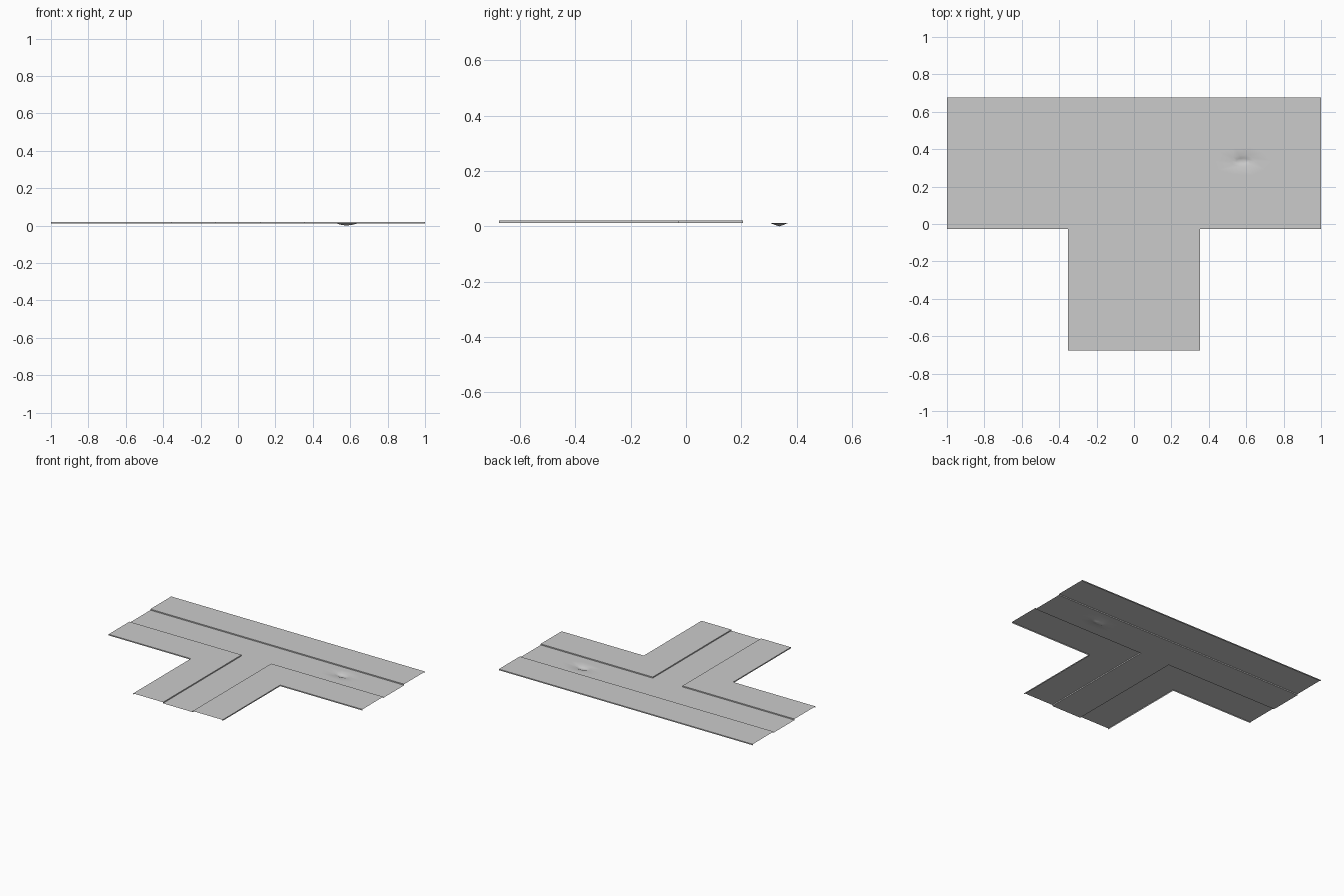
import bpy, bmesh, math
from mathutils import Vector

if "Cube" in bpy.data.objects:
    bpy.data.objects.remove(bpy.data.objects["Cube"])

ROAD_Z, WALK_Z = 0.0125, 0.0205
Y_BACK, Y_FRONT, Y_END = 0.677, -0.028, -0.677   # outer limits of the T
Y_KERB_B, Y_KERB_F = 0.442, 0.207                # kerb lines of the main road
X_OUT, X_KERB = 0.352, 0.117                     # side road edges


def make_object(name, bm, smooth=False):
    for f in bm.faces:
        f.smooth = smooth
    mesh = bpy.data.meshes.new(name)
    bm.to_mesh(mesh)
    bm.free()
    obj = bpy.data.objects.new(name, mesh)
    bpy.context.collection.objects.link(obj)
    return obj


def pavement(name, outer, inner):
    """Raised strip with an outer skirt and a kerb wall, open at the ends."""
    bm = bmesh.new()
    rows = [[bm.verts.new((x, y, z)) for x, y in path]
            for path, z in ((outer, ROAD_Z), (outer, WALK_Z),
                            (inner, WALK_Z), (inner, ROAD_Z))]
    for a, b in zip(rows, rows[1:]):
        for i in range(len(a) - 1):
            bm.faces.new((a[i], a[i + 1], b[i + 1], b[i]))
    return make_object(name, bm)


# Pavements: straight one at the back, two L-shaped ones around the side road
pavement("back_pavement", [(1, Y_BACK), (-1, Y_BACK)], [(1, Y_KERB_B), (-1, Y_KERB_B)])
for side, name in ((-1, "left_pavement"), (1, "right_pavement")):
    outer = [(side, Y_FRONT), (side * X_OUT, Y_FRONT), (side * X_OUT, Y_END)]
    inner = [(side, Y_KERB_F), (side * X_KERB, Y_KERB_F), (side * X_KERB, Y_END)]
    if side > 0:
        outer.reverse()
        inner.reverse()
    pavement(name, outer, inner)

# Road surface: T outline filled around a pothole
bm = bmesh.new()
N = 10
centre = Vector((0.58, 0.337, 0))


def ring(rx, ry, z):
    verts = []
    for i in range(N):
        a = 2 * math.pi * i / N
        k = 1 - 0.08 * (i % 2)
        verts.append(bm.verts.new((centre.x + rx * k * math.cos(a),
                                   centre.y + ry * k * math.sin(a), z)))
    return verts


def loop_edges(verts):
    return [bm.edges.new((v, verts[(i + 1) % len(verts)])) for i, v in enumerate(verts)]


outline = [bm.verts.new((x, y, ROAD_Z)) for x, y in (
    (-1, Y_KERB_B), (-1, Y_KERB_F), (-X_KERB, Y_KERB_F), (-X_KERB, Y_END),
    (X_KERB, Y_END), (X_KERB, Y_KERB_F), (1, Y_KERB_F), (1, Y_KERB_B))]
apron = ring(0.16, 0.08, ROAD_Z)
edges = loop_edges(outline) + loop_edges(apron)
bmesh.ops.triangle_fill(bm, edges=edges, use_beauty=True, normal=(0, 0, 1))

# Pothole: shallow bowl going down to z = 0
rings = [apron, ring(0.063, 0.034, ROAD_Z), ring(0.036, 0.016, 0.005)]
for a, b in zip(rings, rings[1:]):
    for i in range(N):
        j = (i + 1) % N
        bm.faces.new((a[i], a[j], b[j], b[i]))
bottom = bm.verts.new(centre)
for i in range(N):
    bm.faces.new((rings[-1][i], rings[-1][(i + 1) % N], bottom))

# All road faces point up
bm.normal_update()
bmesh.ops.reverse_faces(bm, faces=[f for f in bm.faces if f.normal.z < 0])
make_object("road_with_pothole", bm, smooth=True)
